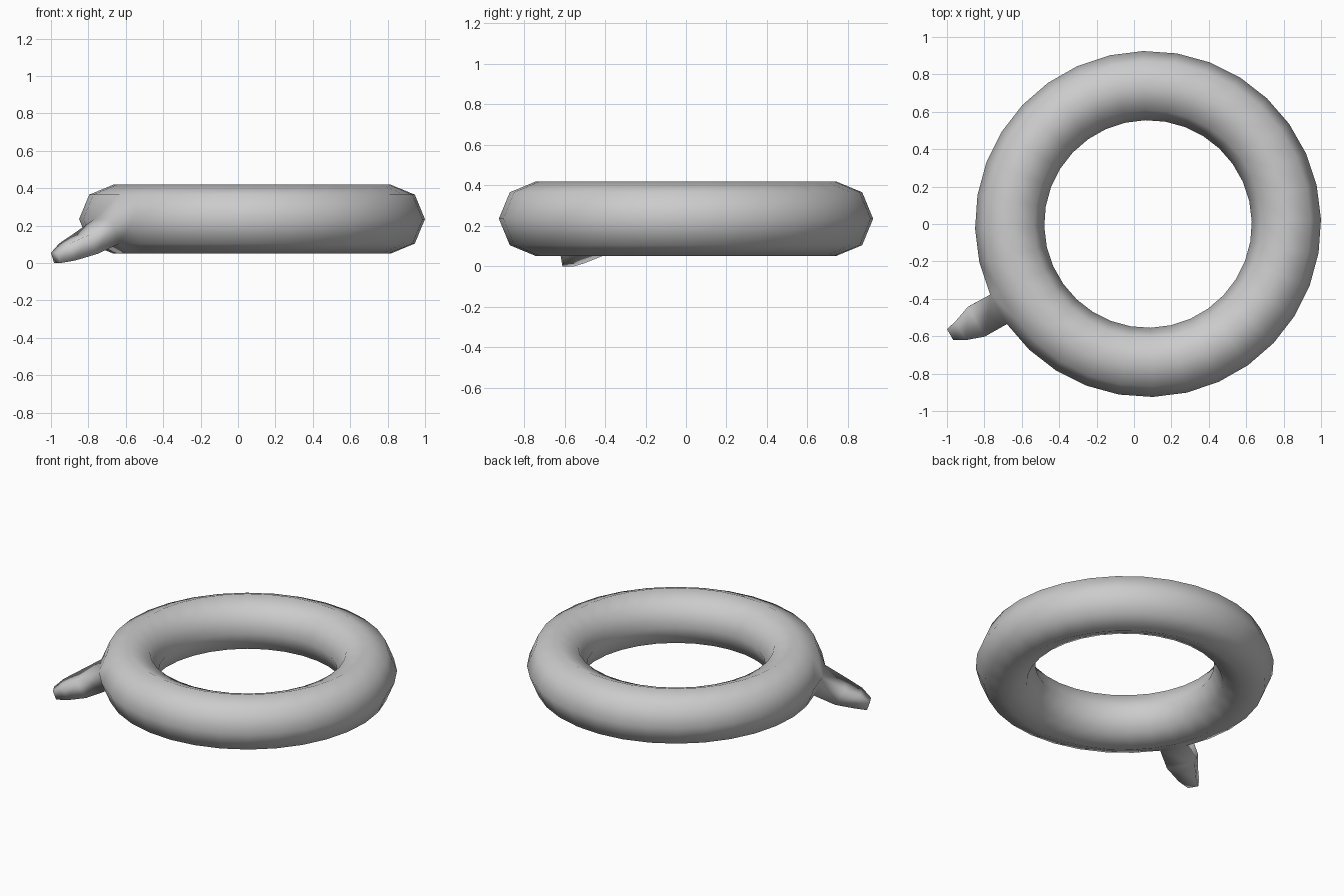
import bpy, bmesh
from math import cos, sin, radians, tau

if "Cube" in bpy.data.objects:
    bpy.data.objects.remove(bpy.data.objects["Cube"])

SEGS, SIDES = 32, 8
MAJOR, MINOR = 0.74, 0.185
CX, CZ = 0.075, 0.235
TURN = radians(1.6)
VALVE = 18                      # ring segment that carries the valve

bm = bmesh.new()

# Inflated ring
rings = []
for i in range(SEGS):
    a = TURN + tau * i / SEGS
    ring = []
    for j in range(SIDES):
        b = tau * j / SIDES
        r = MAJOR + MINOR * cos(b)
        ring.append(bm.verts.new((CX + r * cos(a), r * sin(a), CZ + MINOR * sin(b))))
    rings.append(ring)
for i in range(SEGS):
    for j in range(SIDES):
        if (i, j) == (VALVE, SIDES - 1):
            continue            # opening where the valve grows out
        n, k = (i + 1) % SEGS, (j + 1) % SIDES
        bm.faces.new((rings[i][j], rings[n][j], rings[n][k], rings[i][k]))

# Valve: sections given as upper (radius, z), lower (radius, z), side limits
mid = TURN + tau * (VALVE + 0.5) / SEGS


def valve_point(r, s, z):
    return bm.verts.new((CX + r * cos(mid) - s * sin(mid),
                         r * sin(mid) + s * cos(mid), z))


prev = [rings[VALVE][0], rings[VALVE + 1][0], rings[VALVE + 1][7], rings[VALVE][7]]
for (ru, zu), (rl, zl), s0, s1 in (
        ((1.057, 0.15), (1.0, 0.05), -0.093, 0.09),
        ((1.154, 0.105), (1.12, 0.014), -0.058, 0.056),
        ((1.212, 0.055), (1.193, 0.0), -0.045, 0.022)):
    cur = [valve_point(ru, s0, zu), valve_point(ru, s1, zu),
           valve_point(rl, s1, zl), valve_point(rl, s0, zl)]
    for q in range(4):
        w = (q + 1) % 4
        bm.faces.new((prev[q], prev[w], cur[w], cur[q]))
    prev = cur
bm.faces.new(prev)

bmesh.ops.recalc_face_normals(bm, faces=bm.faces[:])
for f in bm.faces:
    f.smooth = True
mesh = bpy.data.meshes.new("swim_ring")
bm.to_mesh(mesh)
bm.free()
bpy.context.collection.objects.link(bpy.data.objects.new("swim_ring", mesh))
